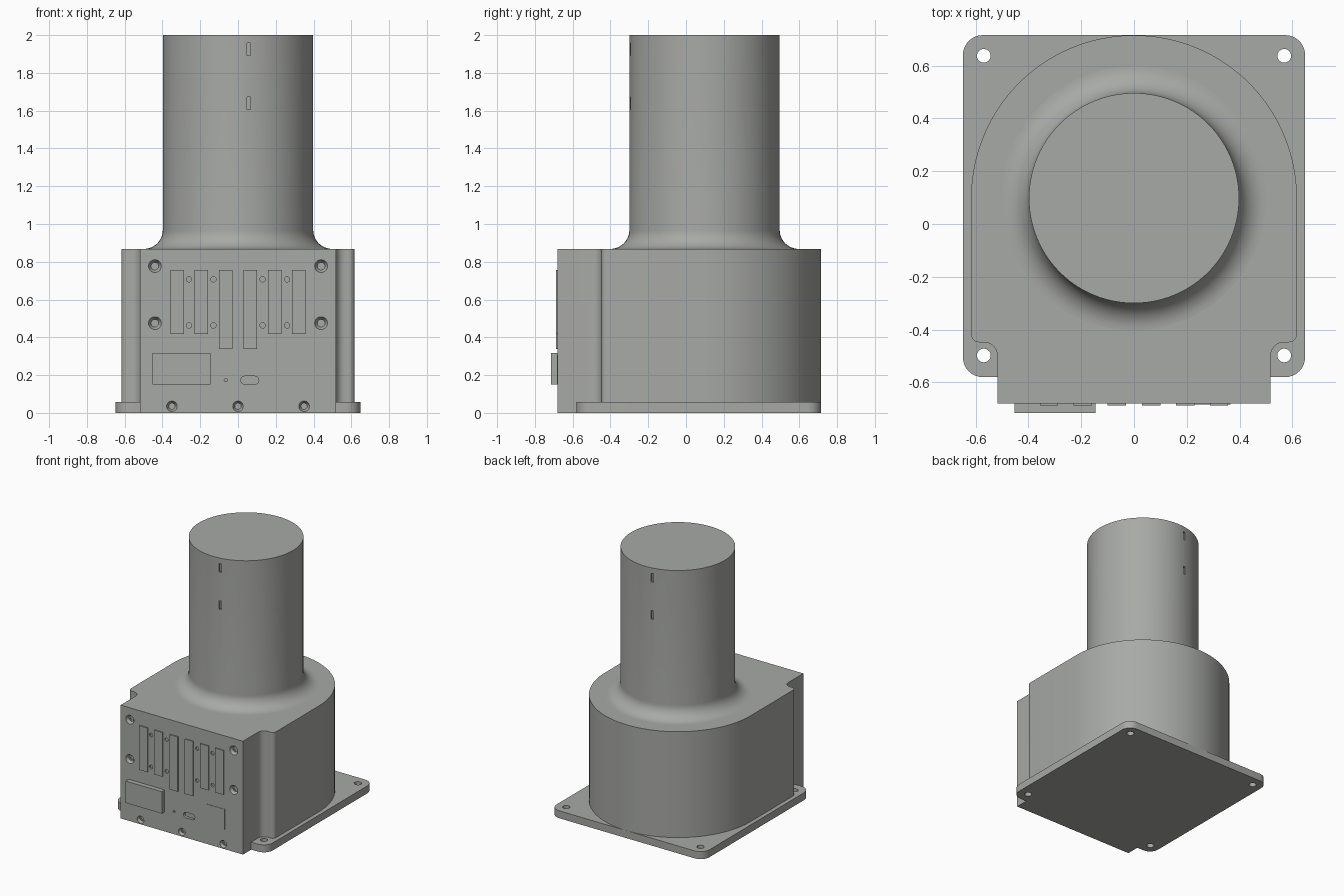
import bpy, bmesh, math
from math import pi, cos, sin

if "Cube" in bpy.data.objects:
    bpy.data.objects.remove(bpy.data.objects["Cube"])

FRONT = -0.68      # y of the connector panel
TOP = 0.868        # top of the housing
AXIS_Y = 0.098     # column centre


def arc(cx, cy, r, a0, a1, n):
    return [(cx + r * cos(math.radians(a0 + (a1 - a0) * i / n)),
             cy + r * sin(math.radians(a0 + (a1 - a0) * i / n))) for i in range(n + 1)]


def circle(cx, cy, r, n=32):
    return arc(cx, cy, r, 0, 360, n)[:-1]


def rect(x0, x1, y0, y1):
    return [(x0, y0), (x1, y0), (x1, y1), (x0, y1)]


def rounded(x0, x1, y0, y1, r, n=8):
    return (arc(x1 - r, y1 - r, r, 0, 90, n) + arc(x0 + r, y1 - r, r, 90, 180, n)
            + arc(x0 + r, y0 + r, r, 180, 270, n) + arc(x1 - r, y0 + r, r, 270, 360, n))


def finish(name, bm):
    bmesh.ops.remove_doubles(bm, verts=bm.verts, dist=1e-5)
    bmesh.ops.recalc_face_normals(bm, faces=bm.faces)
    me = bpy.data.meshes.new(name)
    bm.to_mesh(me)
    bm.free()
    ob = bpy.data.objects.new(name, me)
    bpy.context.collection.objects.link(ob)
    return ob


def prism(name, pts, a, b, front=False):
    """Extrude an outline along z, or along y when it is drawn on the front."""
    bm = bmesh.new()
    place = (lambda p, d: (p[0], d, p[1])) if front else (lambda p, d: (p[0], p[1], d))
    lo = [bm.verts.new(place(p, a)) for p in pts]
    hi = [bm.verts.new(place(p, b)) for p in pts]
    bm.faces.new(lo)
    bm.faces.new(hi)
    for i in range(len(pts)):
        j = (i + 1) % len(pts)
        bm.faces.new((lo[i], lo[j], hi[j], hi[i]))
    return finish(name, bm)


def lathe(name, profile, n, place):
    """Revolve (radius, height) points; place maps local x, y, h to the model."""
    bm = bmesh.new()
    rings = [[bm.verts.new(place(r * cos(2 * pi * k / n), r * sin(2 * pi * k / n), h))
              for k in range(n)] for r, h in profile]
    for a, b in zip(rings, rings[1:]):
        for k in range(n):
            j = (k + 1) % n
            bm.faces.new((a[k], a[j], b[j], b[k]))
    bm.faces.new(rings[0])
    bm.faces.new(rings[-1])
    return finish(name, bm)


def boolean(ob, other, op='DIFFERENCE'):
    m = ob.modifiers.new("bool", 'BOOLEAN')
    m.operation, m.object, m.solver = op, other, 'EXACT'
    bpy.context.view_layer.objects.active = ob
    bpy.ops.object.modifier_apply(modifier=m.name)
    bpy.data.objects.remove(other, do_unlink=True)


# Housing: round back, straight sides, corners notched around the plate holes
half = ([(0.518, FRONT), (0.518, -0.498)] + arc(0.568, -0.498, 0.05, 180, 90, 8)
        + arc(0.587, -0.418, 0.03, -90, 0, 6) + arc(0, AXIS_Y, 0.617, 0, 90, 32))
housing = prism("housing", half + [(-x, y) for x, y in reversed(half[:-1])], 0, TOP)

# Base plate merged into the housing, with mounting holes
boolean(housing, prism("base_plate", rounded(-0.648, 0.648, -0.58, 0.7155, 0.075), 0, 0.057), 'UNION')
for s in (-1, 1):
    for y in (-0.498, 0.637):
        boolean(housing, prism("cutter", circle(s * 0.569, y, 0.026), -0.1, 0.15))

# Countersunk bolts on the front panel
bolts = [(s * 0.44, z, 0.034) for s in (-1, 1) for z in (0.475, 0.777)]
bolts += [(x, 0.035, 0.028) for x in (-0.35, 0, 0.35)]
for x, z, r in bolts:
    def place(u, v, h, x=x, z=z):
        return (x + u, FRONT - h, z + v)
    boolean(housing, lathe("cutter", [(r, 0.05), (r, 0), (r * 0.6, -0.025)], 32, place))
    lathe("panel_bolt", [(r * 0.58, -0.035), (r * 0.58, -0.018), (r * 0.3, -0.018),
                         (r * 0.3, -0.03)], 24, place)

# Small threaded holes, port and indicator hole
for s in (-1, 1):
    for x in (0.13, 0.26):
        for z in (0.463, 0.707):
            boolean(housing, prism("cutter", circle(s * x, z, 0.014, 20), -0.8, FRONT + 0.01, True))
boolean(housing, prism("cutter", rounded(0.015, 0.11, 0.152, 0.194, 0.0205), -0.8, FRONT + 0.02, True))
boolean(housing, prism("cutter", circle(-0.065, 0.173, 0.008, 16), -0.8, FRONT + 0.01, True))

# Connectors on the front panel
for s in (-1, 1):
    for x, z0 in ((0.065, 0.338), (0.195, 0.418), (0.322, 0.418)):
        prism("tall_connector", rect(s * x - 0.035, s * x + 0.035, z0, 0.757), FRONT - 0.008, FRONT + 0.02, True)
prism("power_socket", rect(-0.452, -0.145, 0.15, 0.318), -0.7155, FRONT + 0.02, True)
prism("network_socket", rect(0.205, 0.365, 0.152, 0.306), FRONT - 0.003, FRONT + 0.02, True)

# Column with a flared foot
foot = [(0.5 - 0.102 * sin(a), TOP + 0.1 - 0.1 * cos(a)) for a in [i * pi / 24 for i in range(13)]]
column = lathe("column", [(0.5, TOP - 0.005)] + foot + [(0.398, 2.0)], 96,
               lambda u, v, h: (u, AXIS_Y + v, h))

# Slots in the column, repeated on the opposite side
for s in (-1, 1):
    for z in (1.64, 1.925):
        y = sorted((AXIS_Y + s * 0.382, AXIS_Y + s * 0.45))
        boolean(column, prism("cutter", rect(-s * 0.057 - 0.009, -s * 0.057 + 0.009, z - 0.033, z + 0.033), *y, True))

# Dark grey finish; smooth the curved walls and keep the edges sharp
grey = bpy.data.materials.new("dark_grey")
grey.diffuse_color = (0.39, 0.4, 0.38, 1)
grey.use_nodes = True
grey.node_tree.nodes["Principled BSDF"].inputs["Base Color"].default_value = grey.diffuse_color
bpy.ops.object.select_all(action='DESELECT')
for ob in bpy.data.objects:
    ob.data.materials.clear()
    ob.data.materials.append(grey)
    ob.select_set(True)
bpy.context.view_layer.objects.active = housing
bpy.ops.object.shade_smooth_by_angle(angle=math.radians(30))
